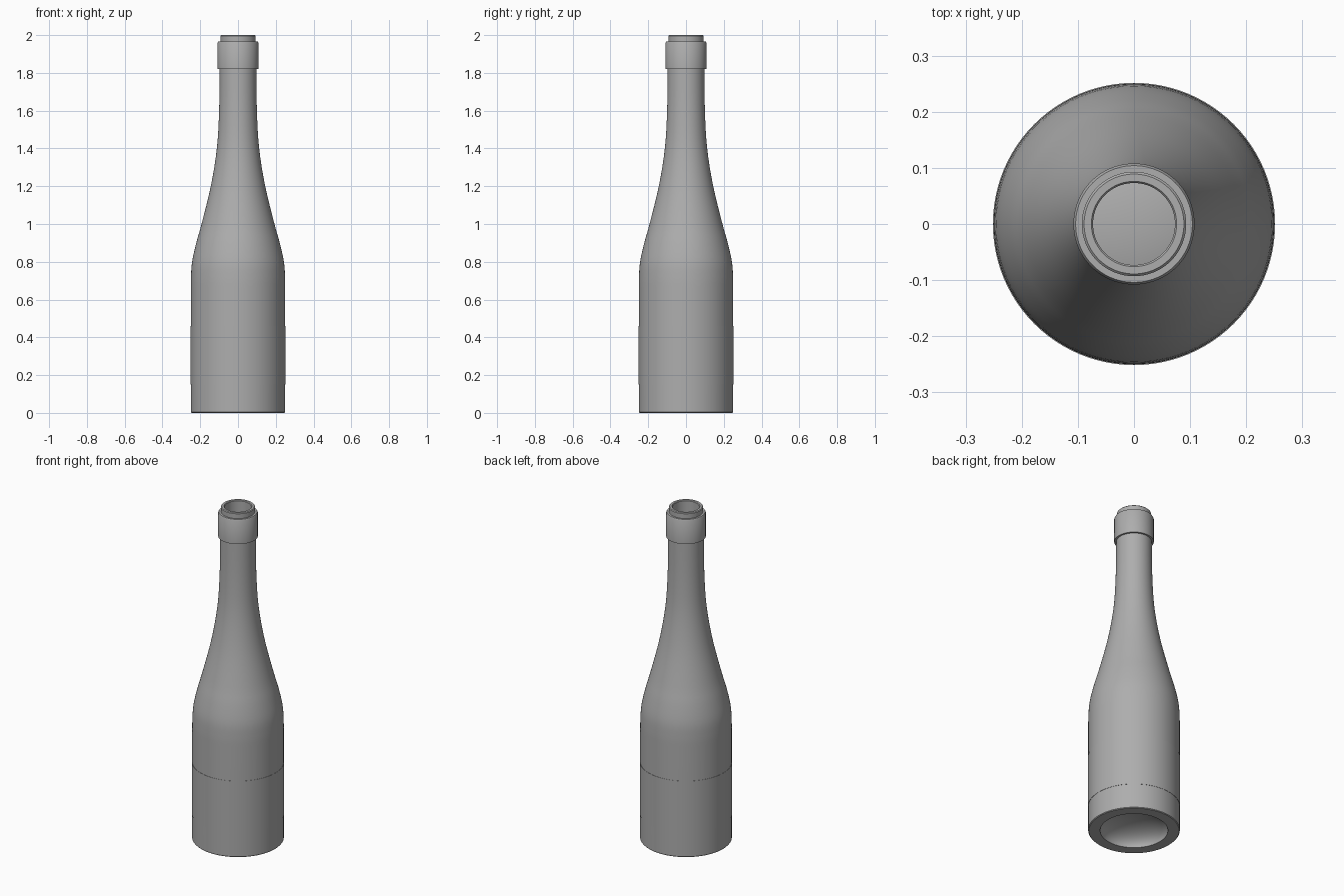
import bpy, bmesh, math

cube = bpy.data.objects.get("Cube")
if cube:
    bpy.data.objects.remove(cube, do_unlink=True)

SEGMENTS = 96

glass = bpy.data.materials.new("grey_glass")
glass.use_nodes = True
grey = (0.42, 0.42, 0.42, 1)
glass.diffuse_color = grey
glass.node_tree.nodes["Principled BSDF"].inputs["Base Color"].default_value = grey


def smooth_curve(points, steps=4):
    """Catmull-Rom curve through the given points."""
    ends = [points[0]] + points + [points[-1]]
    out = []
    for a, b, c, d in zip(ends, ends[1:], ends[2:], ends[3:]):
        for i in range(steps):
            t = i / steps
            out.append(tuple(
                0.5 * (2 * q + (r - p) * t + (2 * p - 5 * q + 4 * r - s) * t**2
                       + (3 * q - p - 3 * r + s) * t**3)
                for p, q, r, s in zip(a, b, c, d)))
    return out + [points[-1]]


def lathe(name, profile, closed=False):
    """Revolve a (radius, height) profile around z."""
    bm = bmesh.new()
    verts = [bm.verts.new((r, 0, z)) for r, z in profile]
    pairs = list(zip(verts, verts[1:]))
    if closed:
        pairs.append((verts[-1], verts[0]))
    edges = [bm.edges.new(p) for p in pairs]
    bmesh.ops.spin(bm, geom=verts + edges, axis=(0, 0, 1), cent=(0, 0, 0),
                   angle=math.tau, steps=SEGMENTS, use_merge=True)
    bmesh.ops.remove_doubles(bm, verts=bm.verts, dist=0.0001)
    bmesh.ops.recalc_face_normals(bm, faces=bm.faces)
    mesh = bpy.data.meshes.new(name)
    bm.to_mesh(mesh)
    bm.free()
    mesh.materials.append(glass)
    obj = bpy.data.objects.new(name, mesh)
    bpy.context.collection.objects.link(obj)
    bpy.ops.object.select_all(action="DESELECT")
    obj.select_set(True)
    bpy.context.view_layer.objects.active = obj
    bpy.ops.object.shade_smooth_by_angle(angle=math.radians(35))
    return obj


# Shoulder sweeping up into the slender neck
shoulder = smooth_curve([(0.25, 0.66), (0.249, 0.72), (0.243, 0.8), (0.221, 0.9),
                         (0.193, 1.0), (0.144, 1.2), (0.112, 1.4), (0.1, 1.6),
                         (0.097, 1.82)])
# Domed hollow under the base
punt = [(0.185 * math.cos(a), 0.09 * math.sin(a))
        for a in (math.pi / 2 * (1 - i / 12) for i in range(13))]
# Collar ring and lip
collar = [(0.108, 1.82), (0.108, 1.96), (0.104, 1.967), (0.093, 1.967),
          (0.093, 1.996), (0.089, 2.0), (0.076, 2.0), (0.073, 1.996)]
# Inner wall from mouth down to the raised floor
inside = [(0.073, 1.82)] + [(r - 0.024, z) for r, z in reversed(shoulder)]
inside += [(0.226, 0.05), (0.2, 0.03)]
floor = [(r, z + 0.025) for r, z in reversed(punt)]

lathe("bottle", punt + [(0.246, 0), (0.25, 0.004)] + shoulder + collar + inside + floor)

# Very thin label band around the body
lathe("label", [(0.2495, 0.15), (0.2515, 0.15), (0.2515, 0.46), (0.2495, 0.46)],
      closed=True)
